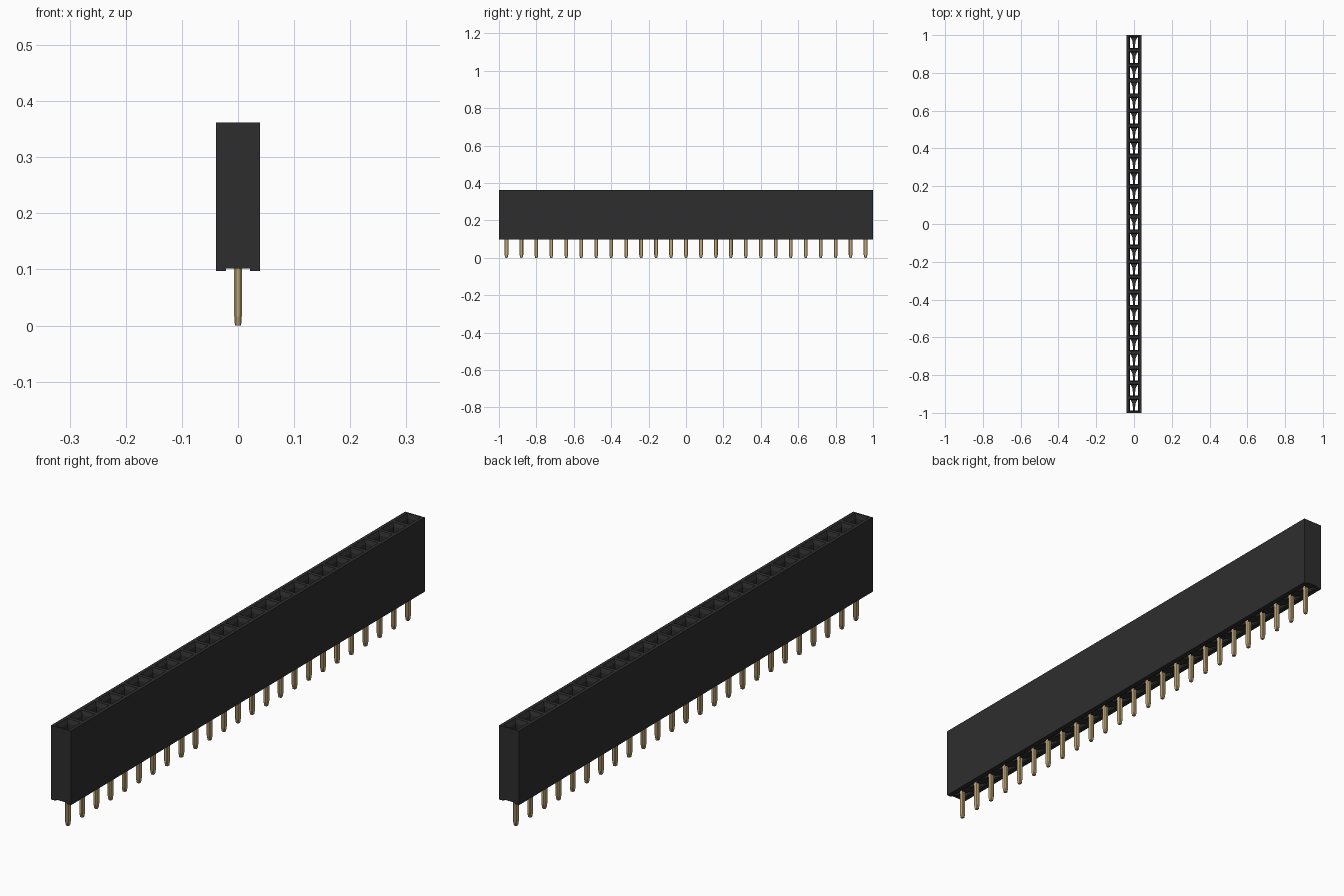
import bpy, bmesh

cube = bpy.data.objects.get("Cube")
if cube:
    bpy.data.objects.remove(cube, do_unlink=True)

COUNT = 25
PITCH = 2 / COUNT
CENTRES = [-1 + PITCH * (i + 0.5) for i in range(COUNT)]
BASE, FLOOR, TOP = 0.097, 0.102, 0.362
HALF, HOLE_X, HOLE_Y = 0.039, 0.021, 0.028


def material(name, rgb, rough):
    m = bpy.data.materials.new(name)
    m.use_nodes = True
    m.diffuse_color = (*rgb, 1)
    bsdf = m.node_tree.nodes["Principled BSDF"]
    bsdf.inputs["Base Color"].default_value = (*rgb, 1)
    bsdf.inputs["Roughness"].default_value = rough
    return m


black = material("black plastic", (0.027, 0.027, 0.027), 0.6)
gold = material("pale gold", (0.53, 0.39, 0.19), 0.5)


def loft(bm, rings):
    """Join matching rings of points into a closed solid."""
    rows = [[bm.verts.new(p) for p in ring] for ring in rings]
    n = len(rows[0])
    for a, b in zip(rows, rows[1:]):
        for i in range(n):
            j = (i + 1) % n
            bm.faces.new((a[i], a[j], b[j], b[i]))
    bm.faces.new(rows[0][::-1])
    bm.faces.new(rows[-1])


def make(name, bm, mat):
    bmesh.ops.recalc_face_normals(bm, faces=bm.faces)
    mesh = bpy.data.meshes.new(name)
    bm.to_mesh(mesh)
    bm.free()
    mesh.materials.append(mat)
    ob = bpy.data.objects.new(name, mesh)
    bpy.context.collection.objects.link(ob)
    return ob


def rect(hx, hy, y, z):
    return [(-hx, y - hy, z), (hx, y - hy, z), (hx, y + hy, z), (-hx, y + hy, z)]


def chamfered(hx, hy, c, y, z):
    half = [(hx, c - hy), (hx, hy - c), (hx - c, hy), (c - hx, hy)]
    return [(s * px, y + s * py, z) for s in (1, -1) for px, py in half]


# Housing: long bar with a groove along its underside
profile = [(-HALF, BASE), (-HOLE_X, BASE), (-HOLE_X, FLOOR), (HOLE_X, FLOOR),
           (HOLE_X, BASE), (HALF, BASE), (HALF, TOP), (-HALF, TOP)]
bm = bmesh.new()
loft(bm, [[(x, y, z) for x, z in profile] for y in (-1, 1)])
housing = make("housing", bm, black)

# Sockets: a row of shafts with flared mouths, cut through the bar
bm = bmesh.new()
for y in CENTRES:
    loft(bm, [rect(HOLE_X - 0.001, HOLE_Y, y, 0.05),
              rect(HOLE_X - 0.001, HOLE_Y, y, TOP - 0.014),
              rect(HOLE_X + 0.006, HOLE_Y + 0.005, y, TOP),
              rect(HOLE_X + 0.006, HOLE_Y + 0.005, y, TOP + 0.02)])
cutter = make("socket_cutter", bm, black)
cutter.hide_render = True
mod = housing.modifiers.new("sockets", "BOOLEAN")
mod.operation = "DIFFERENCE"
mod.solver = "EXACT"
mod.object = cutter
graph = bpy.context.evaluated_depsgraph_get()
housing.data = bpy.data.meshes.new_from_object(housing.evaluated_get(graph))
housing.modifiers.clear()
bpy.data.objects.remove(cutter, do_unlink=True)

# Socket floors: narrow spine and a tapering web that hold each pin
bm = bmesh.new()
for y in CENTRES:
    web = [(-0.018, y + 0.03), (-0.004, y), (-0.004, y - 0.03),
           (0.004, y - 0.03), (0.004, y), (0.018, y + 0.03)]
    loft(bm, [[(px, py, z) for px, py in web] for z in (FLOOR + 0.001, FLOOR + 0.009)])
make("socket_floors", bm, black)

# Pins: chamfered bars with tapered tips
bm = bmesh.new()
for y in CENTRES:
    loft(bm, [chamfered(0.0055, 0.006, 0.002, y, 0),
              chamfered(0.0067, 0.010, 0.003, y, 0.016),
              chamfered(0.0067, 0.010, 0.003, y, FLOOR + 0.008)])
make("pins", bm, gold)
